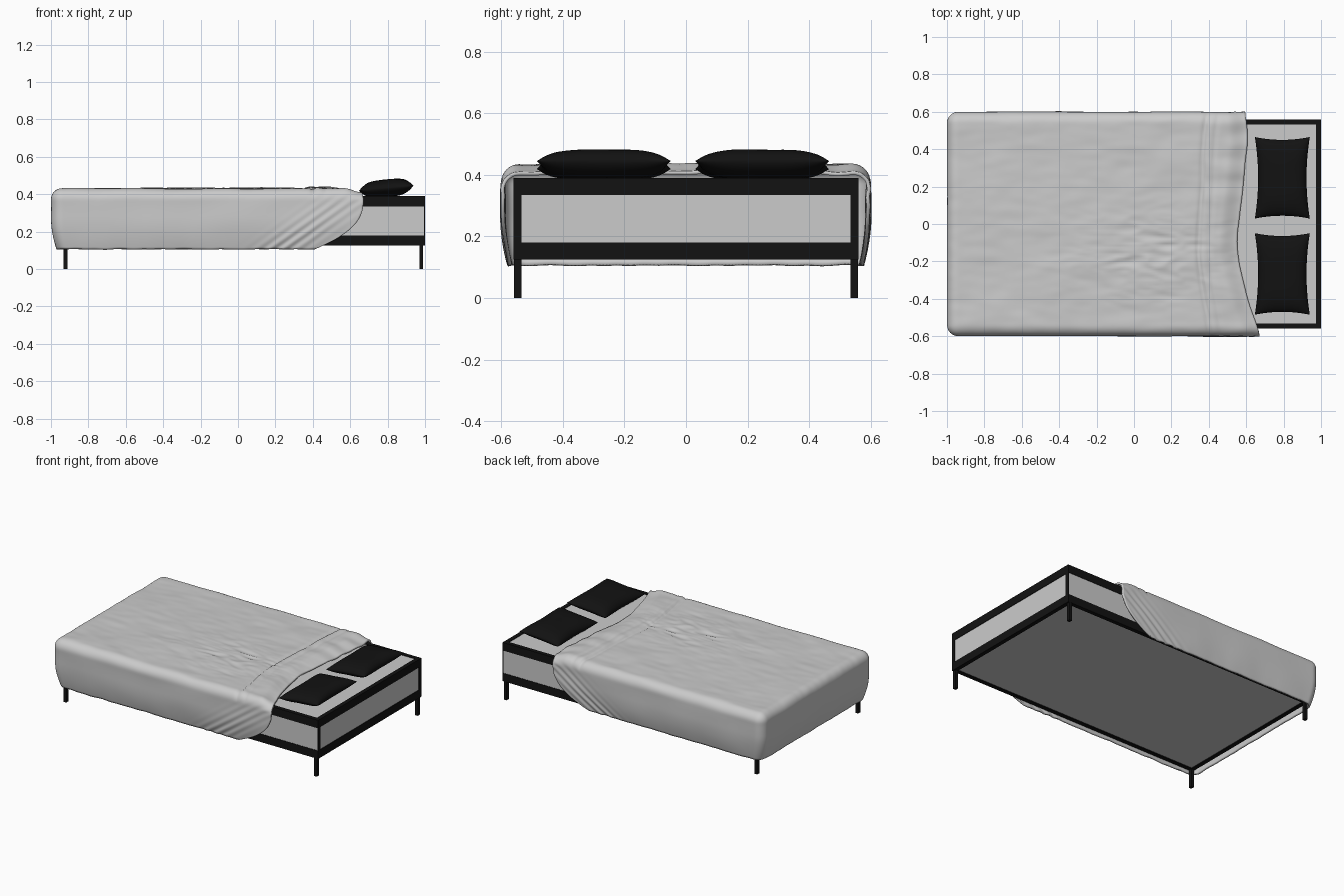
import bpy, bmesh, math
from mathutils import Vector, noise

if "Cube" in bpy.data.objects:
    bpy.data.objects.remove(bpy.data.objects["Cube"])

black = bpy.data.materials.new("black_fabric")
black.diffuse_color = (0.006, 0.006, 0.006, 1)
black.use_nodes = True
black.node_tree.nodes["Principled BSDF"].inputs["Base Color"].default_value = black.diffuse_color


def smooth(t):
    t = max(0.0, min(1.0, t))
    return t * t * (3 - 2 * t)


def add_box(bm, x0, x1, y0, y1, z0, z1):
    vs = bmesh.ops.create_cube(bm, size=1)["verts"]
    for v in vs:
        v.co = Vector(((x0 + x1) / 2 + v.co.x * (x1 - x0),
                       (y0 + y1) / 2 + v.co.y * (y1 - y0),
                       (z0 + z1) / 2 + v.co.z * (z1 - z0)))


def add_grid(bm, nu, nv, fn):
    rows = [[bm.verts.new(fn(i / nu, j / nv)) for j in range(nv + 1)] for i in range(nu + 1)]
    for i in range(nu):
        for j in range(nv):
            bm.faces.new((rows[i][j], rows[i + 1][j], rows[i + 1][j + 1], rows[i][j + 1]))


def finish(bm, name, mat=None, shade=False):
    me = bpy.data.meshes.new(name)
    bm.to_mesh(me)
    bm.free()
    ob = bpy.data.objects.new(name, me)
    bpy.context.collection.objects.link(ob)
    if mat:
        me.materials.append(mat)
    if shade:
        for p in me.polygons:
            p.use_smooth = True
    return ob


def boxes(name, items, mat=None):
    bm = bmesh.new()
    for b in items:
        add_box(bm, *b)
    return finish(bm, name, mat)


X0, X1, Y, W = -0.94, 1.0, 0.56, 0.028


def ring(z0, z1):
    return [(X0, X1, -Y, -Y + W, z0, z1), (X0, X1, Y - W, Y, z0, z1),
            (X0, X0 + W, -Y + W, Y - W, z0, z1), (X1 - W, X1, -Y + W, Y - W, z0, z1)]


# Frame, mattress and legs
boxes("base_frame", ring(0.125, 0.18), black)
boxes("top_border", ring(0.335, 0.39), black)
boxes("base_panel", [(X0 + W, X1 - W, -Y + W, Y - W, 0.13, 0.18)])
boxes("mattress", [(X0 + 0.004, X1 - 0.004, -Y + 0.003, Y - 0.003, 0.18, 0.335),
                   (X0 + W, X1 - W, -Y + W, Y - W, 0.335, 0.386)])
boxes("corner_trim", [(x - 0.003, x + 0.003, s * 0.5475 - 0.0125, s * 0.5475 + 0.0125, 0.18, 0.335)
                      for x in (X0 + 0.003, X1 - 0.003) for s in (-1, 1)], black)
for lx, end in ((-0.922, "foot"), (0.98, "head")):
    for s, side in ((-1, "front"), (1, "back")):
        boxes(f"{end}_{side}_leg", [(lx - 0.01, lx + 0.01, s * 0.547 - 0.012, s * 0.547 + 0.012, 0, 0.125)], black)


# Pillows: two puffed sheets with pinched corners
def pillow(name, cy):
    bm = bmesh.new()
    for sign in (-1, 1):
        def fn(u, v):
            s, t = math.sin((u - 0.5) * math.pi), math.sin((v - 0.5) * math.pi)
            x = 0.147 * s * (1 - 0.12 * (1 - t * t))
            y = 0.218 * t * (1 - 0.07 * (1 - s * s))
            puff = max(0.0, (1 - s ** 4) * (1 - t ** 4)) ** 0.6
            puff *= 1 + 0.06 * noise.noise(Vector((x * 12, (y + cy) * 9, sign)))
            return Vector((0.793 + x, cy + y, 0.432 + 0.09 * x + sign * 0.046 * puff))
        add_grid(bm, 28, 36, fn)
    bmesh.ops.remove_doubles(bm, verts=bm.verts, dist=0.0003)
    bmesh.ops.recalc_face_normals(bm, faces=bm.faces)
    finish(bm, name, black, True)


pillow("back_pillow", 0.247)
pillow("front_pillow", -0.267)

# Blanket: rounded shell open at the head and underneath
R, TOP, HEM, HEAD, HALF = 0.06, 0.43, 0.105, 0.60, 0.60


def head_edge(y, z):
    top = 0.56 + 0.105 * smooth((-y - 0.2) / 0.4) + 0.04 * smooth((y - 0.05) / 0.25)
    top += 0.008 * math.sin(y * 17)
    k = max(0.0, min(1.0, (0.37 - z) / 0.265))
    return top - 0.26 * k ** 2.5


def drape(x, y, z):
    # round the foot, side and top edges
    p = Vector((x, y, z))
    inner = Vector((max(x, -1 + R), max(-HALF + R, min(HALF - R, y)), min(z, TOP - R)))
    d = p - inner
    if d.length > 1e-6:
        p = inner + d.normalized() * R
    # shear the head edge
    edge = head_edge(p.y, p.z)
    p.x += (edge - HEAD) * smooth((p.x + 0.1) / 0.7)
    x, y, z = p
    up = smooth((z - 0.33) / 0.09)
    # tuck the skirt in towards the hem
    low = max(0.0, (0.28 - z) / 0.175)
    p.y *= 1 - 0.04 * low ** 2
    p.x += 0.03 * low ** 2 * smooth((-0.8 - x) / 0.2)
    # soft unevenness plus creases gathered near the middle
    n = 0.005 * noise.noise(Vector((x * 4, y * 7, z * 6)))
    gather = math.exp(-((x - 0.1) / 0.4) ** 2 - ((y + 0.18) / 0.22) ** 2)
    crease = 1 - abs(noise.noise(Vector((x * 7 + y * 3, y * 22, 3.1)))) * 2
    n += gather * 0.007 * (crease - 0.5)
    n += 0.002 * noise.noise(Vector((x * 9, y * 20, 7)))
    p.z += up * n
    # turned-over band by the pillows
    fold = 0.35 + 0.14 * y * y + 0.008 * math.sin(y * 9)
    e = edge - x
    band = smooth((x - fold) / 0.02)
    p.z += up * (0.006 * band - 0.007 * math.exp(-((x - fold) / 0.012) ** 2)
                 - 0.004 * math.exp(-((x - fold - 0.06) / 0.01) ** 2))
    p.z += up * band * 0.007 * noise.noise(Vector((x * 5, y * 11, 1)))
    p.z -= up * 0.024 * smooth(1 - e / 0.1)
    # skirt ripples and slanting pulls
    side = 1 - up
    wob = 0.005 * noise.noise(Vector((x * 4, y * 4, z * 5)))
    pull = math.exp(-((x - 0.35 - (z - 0.2) * 1.3) / 0.13) ** 2)
    wob += 0.003 * pull * math.sin((x - 1.4 * z) * 85)
    if abs(y) > HALF - R:
        p.y += side * wob * math.copysign(1, y)
    if x < -1 + R:
        p.x += max(-1 - p.x, side * abs(wob))
    p.z += 0.004 * low * noise.noise(Vector((x * 12, y * 12, 5)))
    return p


NX, NY, NZ = 150, 104, 28
L = HEAD + 1
bm = bmesh.new()
add_grid(bm, NX, NY, lambda u, v: Vector((-1 + L * u, HALF * (2 * v - 1), TOP)))
for s in (-1, 1):
    add_grid(bm, NX, NZ, lambda u, v: Vector((-1 + L * u, s * HALF, HEM + (TOP - HEM) * v)))
add_grid(bm, NY, NZ, lambda u, v: Vector((-1, HALF * (2 * u - 1), HEM + (TOP - HEM) * v)))
bmesh.ops.remove_doubles(bm, verts=bm.verts, dist=0.0005)
bmesh.ops.recalc_face_normals(bm, faces=bm.faces)
if sum(f.normal.z for f in bm.faces) < 0:
    bmesh.ops.reverse_faces(bm, faces=bm.faces)
for v in bm.verts:
    v.co = drape(*v.co)
blanket = finish(bm, "blanket", None, True)
mod = blanket.modifiers.new("thickness", "SOLIDIFY")
mod.thickness = 0.012
mod.offset = -1
